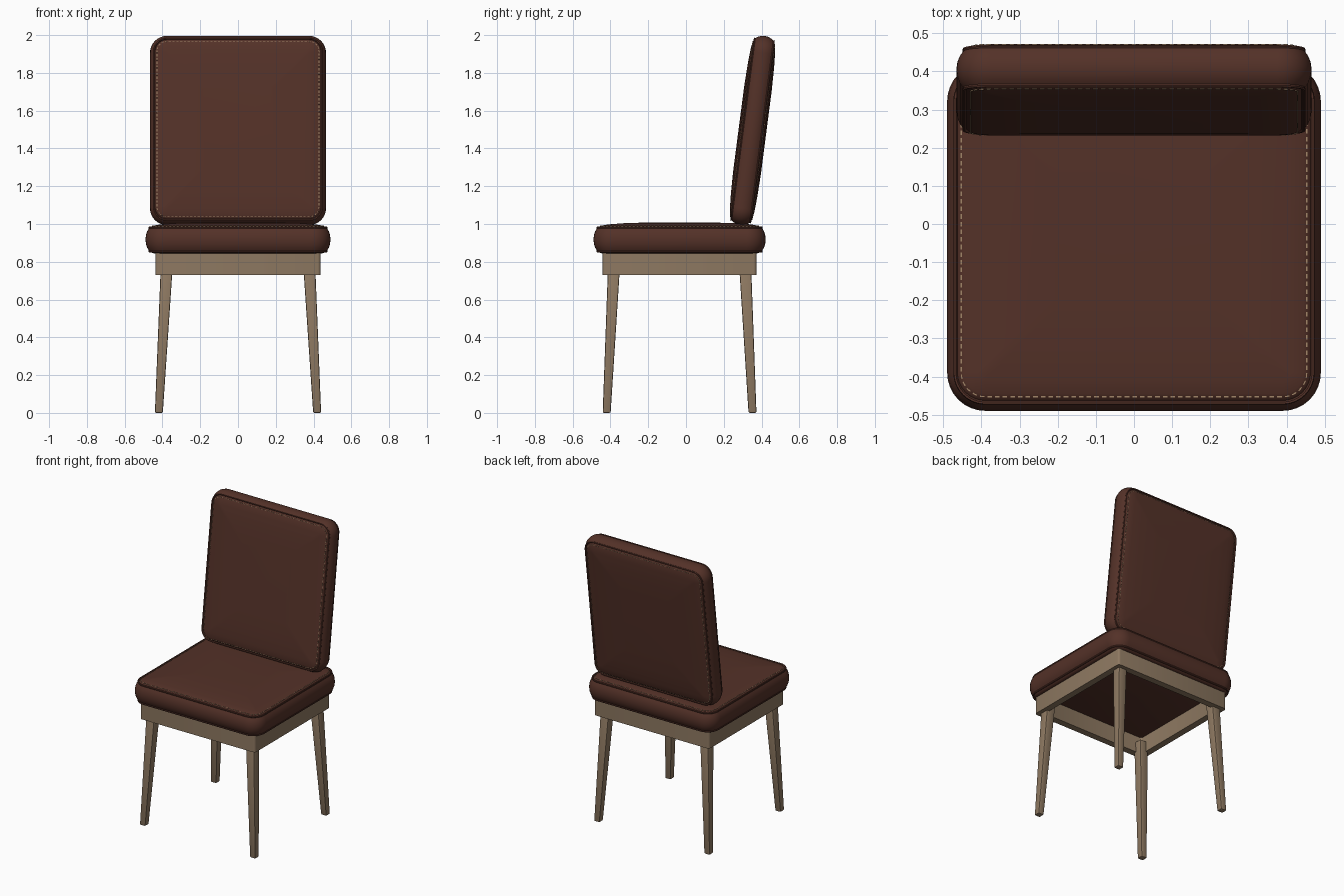
import bpy, bmesh, math
from mathutils import Vector, Matrix

if "Cube" in bpy.data.objects:
    bpy.data.objects.remove(bpy.data.objects["Cube"])


def material(name, rgb):
    m = bpy.data.materials.new(name)
    m.diffuse_color = (*rgb, 1)
    m.use_nodes = True
    m.node_tree.nodes["Principled BSDF"].inputs["Base Color"].default_value = m.diffuse_color
    return m


LEATHER = material("brown leather", (0.088, 0.031, 0.021))
WOOD = material("light wood", (0.27, 0.19, 0.12))
THREAD = material("tan thread", (0.36, 0.24, 0.14))


def finish(bm, name, mat, matrix=Matrix(), angle=40):
    bmesh.ops.recalc_face_normals(bm, faces=bm.faces)
    me = bpy.data.meshes.new(name)
    bm.to_mesh(me)
    bm.free()
    me.materials.append(mat)
    ob = bpy.data.objects.new(name, me)
    bpy.context.collection.objects.link(ob)
    ob.matrix_world = matrix
    bpy.ops.object.select_all(action='DESELECT')
    ob.select_set(True)
    bpy.context.view_layer.objects.active = ob
    bpy.ops.object.shade_smooth_by_angle(angle=math.radians(angle))
    return ob


def rounded_rect(hw, hh, r, n=8):
    pts = []
    for k, (sx, sy) in enumerate(((1, 1), (-1, 1), (-1, -1), (1, -1))):
        for i in range(n + 1):
            a = math.pi / 2 * (k + i / n)
            pts.append((sx * (hw - r) + r * math.cos(a), sy * (hh - r) + r * math.sin(a)))
    return pts


def loft(hw, hh, r, profile, n=8, ring=False):
    """Stack rounded rectangles given as (inset, height); cap them or close into a ring."""
    bm = bmesh.new()
    rings = [[bm.verts.new((x, y, h)) for x, y in
              rounded_rect(hw - d, hh - d, max(r - d, 0.015), n)] for d, h in profile]
    pairs = list(zip(rings, rings[1:]))
    if ring:
        pairs.append((rings[-1], rings[0]))
    else:
        bm.faces.new(rings[0])
        bm.faces.new(rings[-1])
    for a, b in pairs:
        for i in range(len(a)):
            j = (i + 1) % len(a)
            bm.faces.new((a[i], a[j], b[j], b[i]))
    return bm


# side bulge, piping bead, seam groove, domed panel
SIDE = [(0, 0), (.003, .025), (.010, .045), (.018, .058), (.016, .063), (.018, .068),
        (.023, .068), (.027, .062)]
PANEL = [(.033, .069), (.045, .074), (.08, .080), (.16, .086), (.28, .090)]


def cushion(name, hw, hh, r, scale, matrix, flat_bottom=False):
    upper = [(d, h * scale) for d, h in SIDE + PANEL]
    lower = [(d, -h * scale) for d, h in SIDE[1:] + PANEL[:2 if flat_bottom else None]]
    finish(loft(hw, hh, r, lower[::-1] + upper), name, LEATHER, matrix)


def stitching(name, hw, hh, r, height, matrix, inset=.037, step=.02):
    pts = [Vector((x, y, height)) for x, y in rounded_rect(hw - inset, hh - inset, r - inset)]
    bm = bmesh.new()
    left = 0
    for a, b in zip(pts, pts[1:] + pts[:1]):
        edge = b - a
        while left < edge.length:
            m = (Matrix.Translation(a + edge.normalized() * left)
                 @ Matrix.Rotation(math.atan2(edge.y, edge.x), 4, 'Z')
                 @ Matrix.Diagonal((.012, .003, .004, 1)))
            bmesh.ops.create_cube(bm, size=1, matrix=m)
            left += step
        left -= edge.length
    finish(bm, name, THREAD, matrix)


# seat cushion
seat_at = Matrix.Translation((0, -.034, .918))
cushion("seat", .49, .456, .10, 1, seat_at, True)
stitching("seat_stitching", .49, .456, .10, .071, seat_at)

# leaning back cushion
back_at = Matrix.Translation((0, .352, 1.495)) @ Matrix.Rotation(math.radians(90 - 7.4), 4, 'X')
cushion("backrest", .466, .505, .09, .82, back_at)
for side, s in (("front", 1), ("rear", -1)):
    stitching(f"backrest_{side}_stitching", .466, .505, .09, s * .0585, back_at)

# wooden apron under the seat
finish(loft(.437, .407, .012, [(0, .73), (0, .85), (.045, .85), (.045, .73)], 3, True),
       "apron", WOOD, Matrix.Translation((0, -.034, 0)), 30)

# splayed, tapered legs
for row, sy in (("front", -1), ("back", 1)):
    for side, sx in (("left", -1), ("right", 1)):
        bm = bmesh.new()
        bmesh.ops.create_cube(bm, size=1)
        for v in bm.verts:
            top = v.co.z > 0
            half = .032 if top else .021
            cx, cy = (.376, .346) if top else (.419, .386)
            v.co = (sx * cx + math.copysign(half, v.co.x),
                    sy * cy - .034 + math.copysign(half, v.co.y), .80 if top else 0)
        bmesh.ops.bevel(bm, geom=list(bm.edges), offset=.007, segments=2,
                        profile=.5, affect='EDGES')
        finish(bm, f"{row}_{side}_leg", WOOD)
